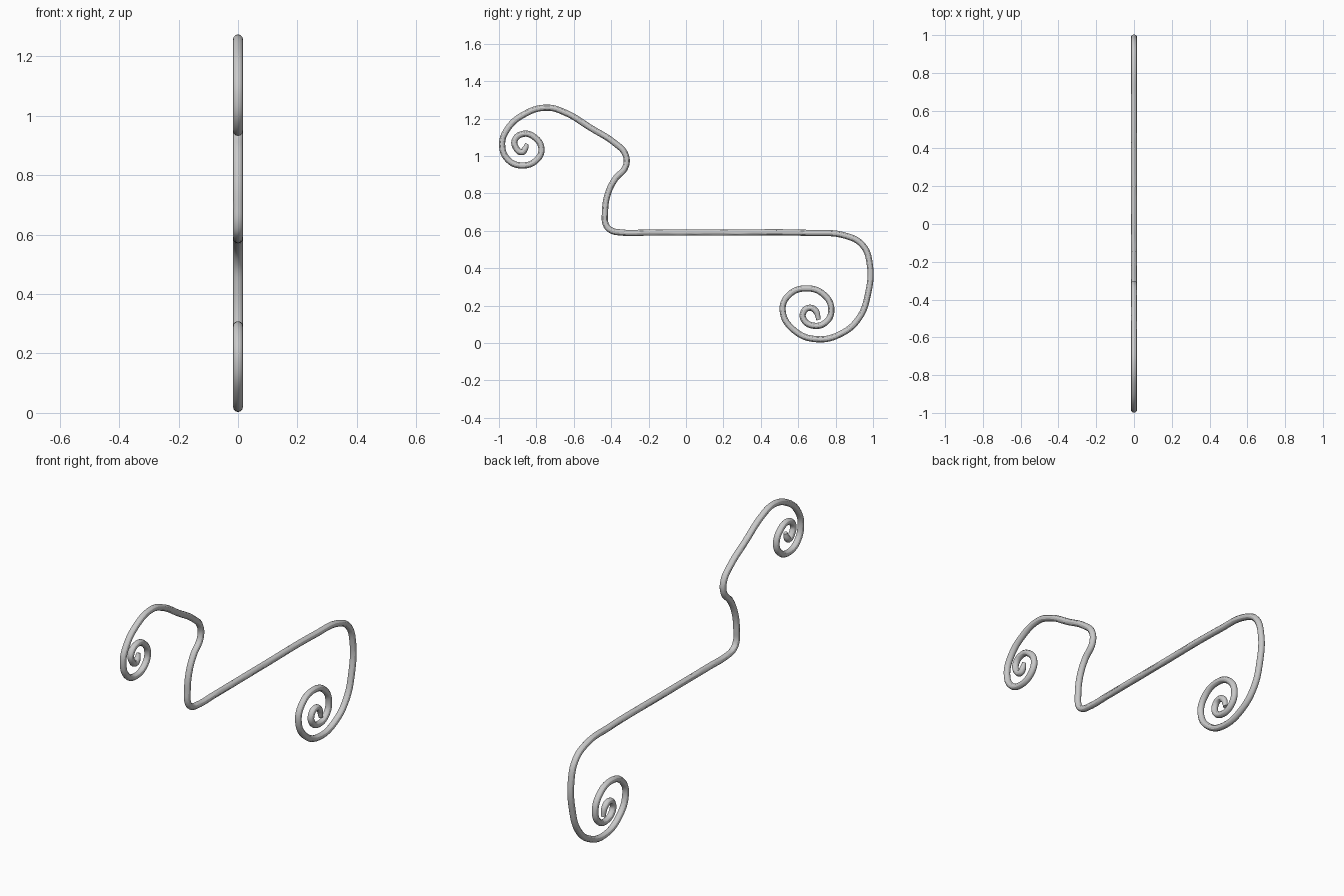
import bpy

if "Cube" in bpy.data.objects:
    bpy.data.objects.remove(bpy.data.objects["Cube"])

RADIUS = 0.0165

# Centreline (y, z), from the upper scroll's inner end to the lower scroll's
upper_scroll = [(-.85, 1.065), (-.862, 1.035), (-.878, 1.02), (-.908, 1.042), (-.915, 1.085),
                (-.87, 1.118), (-.81, 1.10), (-.773, 1.04), (-.797, .98), (-.877, .949),
                (-.952, .98), (-.983, 1.06), (-.957, 1.14), (-.866, 1.222), (-.743, 1.258),
                (-.647, 1.232)]
stem = [(-.51, 1.15), (-.38, 1.068), (-.325, 1.01), (-.322, .945), (-.38, .875),
        (-.417, .80), (-.433, .70), (-.427, .63), (-.40, .602), (-.35, .591)]
bar = [(-.2, .59), (.2, .59), (.663, .588), (.85, .574), (.945, .522), (.983, .417)]
lower_scroll = [(.973, .262), (.925, .133), (.83, .05), (.70, .02), (.58, .066),
                (.517, .17), (.545, .251), (.64, .292), (.743, .253), (.777, .175),
                (.749, .112), (.684, .092), (.631, .123), (.628, .165), (.66, .188),
                (.693, .172), (.709, .123)]
path = upper_scroll + stem + bar + lower_scroll

# Round wire swept along the path
curve = bpy.data.curves.new("scroll_wire", "CURVE")
curve.dimensions = "3D"
curve.bevel_depth = RADIUS
curve.bevel_resolution = 4
curve.use_fill_caps = True
curve.resolution_u = 8
spline = curve.splines.new("BEZIER")
spline.bezier_points.add(len(path) - 1)
for point, (y, z) in zip(spline.bezier_points, path):
    point.co = (0, y, z)
    point.handle_left_type = point.handle_right_type = "AUTO"

# Slightly thinner tips
spline.bezier_points[0].radius = 0.6
spline.bezier_points[-1].radius = 0.7

wire = bpy.data.objects.new("scroll_wire", curve)
bpy.context.collection.objects.link(wire)

# Smooth mesh with crisp end caps
bpy.context.view_layer.objects.active = wire
wire.select_set(True)
bpy.ops.object.convert(target="MESH")
bpy.ops.object.shade_smooth_by_angle()
